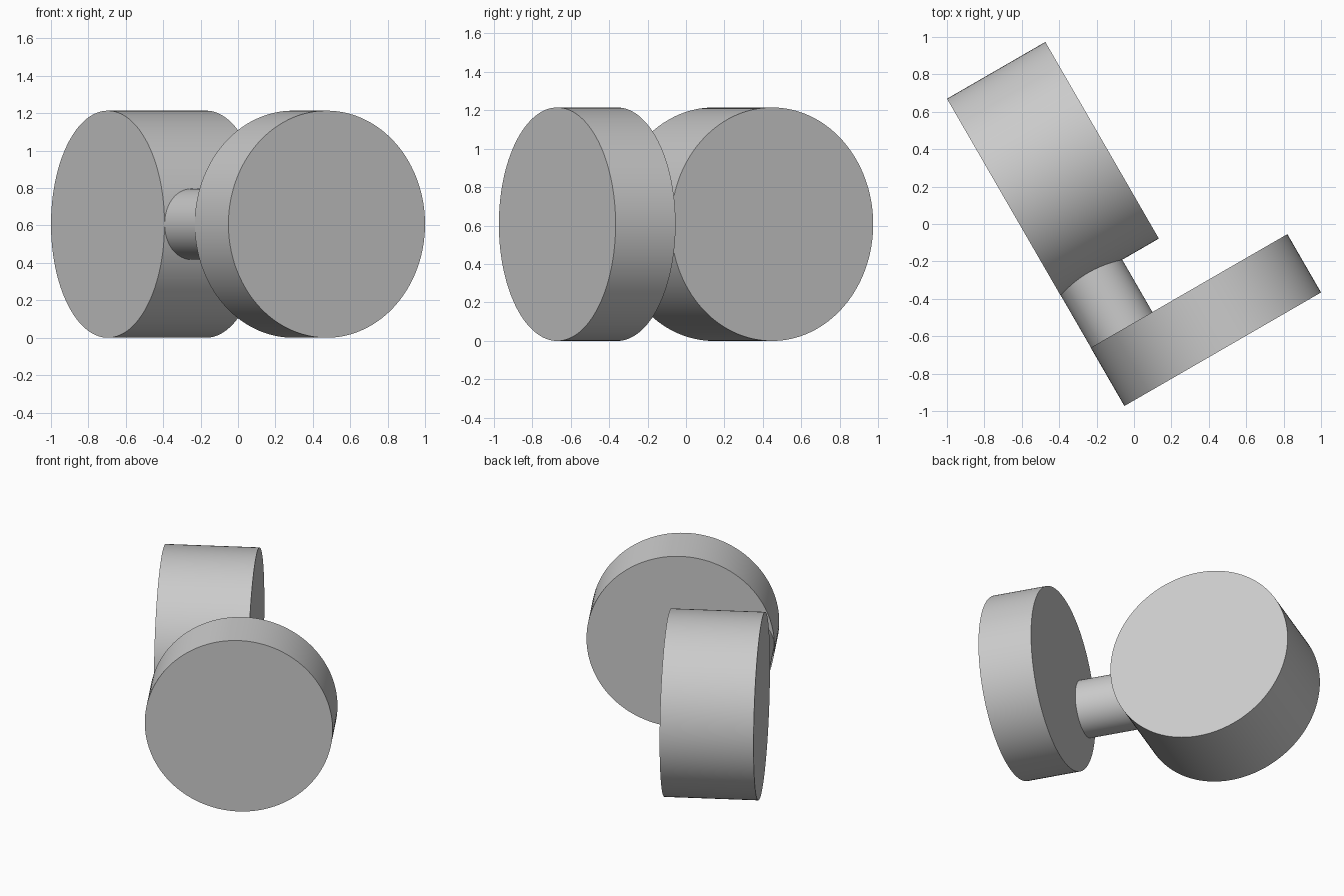
import bpy
import math
from mathutils import Matrix, Vector

cube = bpy.data.objects.get("Cube")
if cube:
    bpy.data.objects.remove(cube, do_unlink=True)

grey = bpy.data.materials.new("light grey")
grey.use_nodes = True
grey.diffuse_color = (0.6, 0.6, 0.6, 1)
grey.node_tree.nodes["Principled BSDF"].inputs["Base Color"].default_value = (0.6, 0.6, 0.6, 1)

# The whole assembly is turned 30 degrees about the vertical
TURN = Matrix.Rotation(math.radians(30), 4, "Z")
ALONG_X = Matrix.Rotation(math.radians(90), 4, "Y")
ALONG_Y = Matrix.Rotation(math.radians(90), 4, "X")

RADIUS = 0.607       # drum and disc
SIDE = -0.531        # shared flush left side, in turned coordinates


def cylinder(name, radius, depth, centre, axis):
    bpy.ops.mesh.primitive_cylinder_add(vertices=128, radius=radius, depth=depth)
    part = bpy.context.object
    part.name = name
    part.matrix_world = TURN @ Matrix.Translation(Vector(centre)) @ axis
    part.data.materials.append(grey)
    bpy.ops.object.shade_smooth_by_angle(angle=math.radians(30))
    return part


# Wide drum lying across the assembly
drum_width = 0.607
cylinder("drum", RADIUS, drum_width, (SIDE + drum_width / 2, 0.473, RADIUS), ALONG_X)

# Thinner disc facing forward, flush with the drum's outer side
front, disc_depth = -0.817, 0.36
cylinder("disc", RADIUS, disc_depth, (SIDE + RADIUS, front + disc_depth / 2, RADIUS), ALONG_Y)

# Connecting post, sunk slightly into the disc and into the drum's rim
post_radius = 0.19
post_start, post_end = front + disc_depth - 0.02, 0.0
cylinder("connecting_post", post_radius, post_end - post_start,
         (SIDE + post_radius + 0.001, (post_start + post_end) / 2, RADIUS), ALONG_Y)
